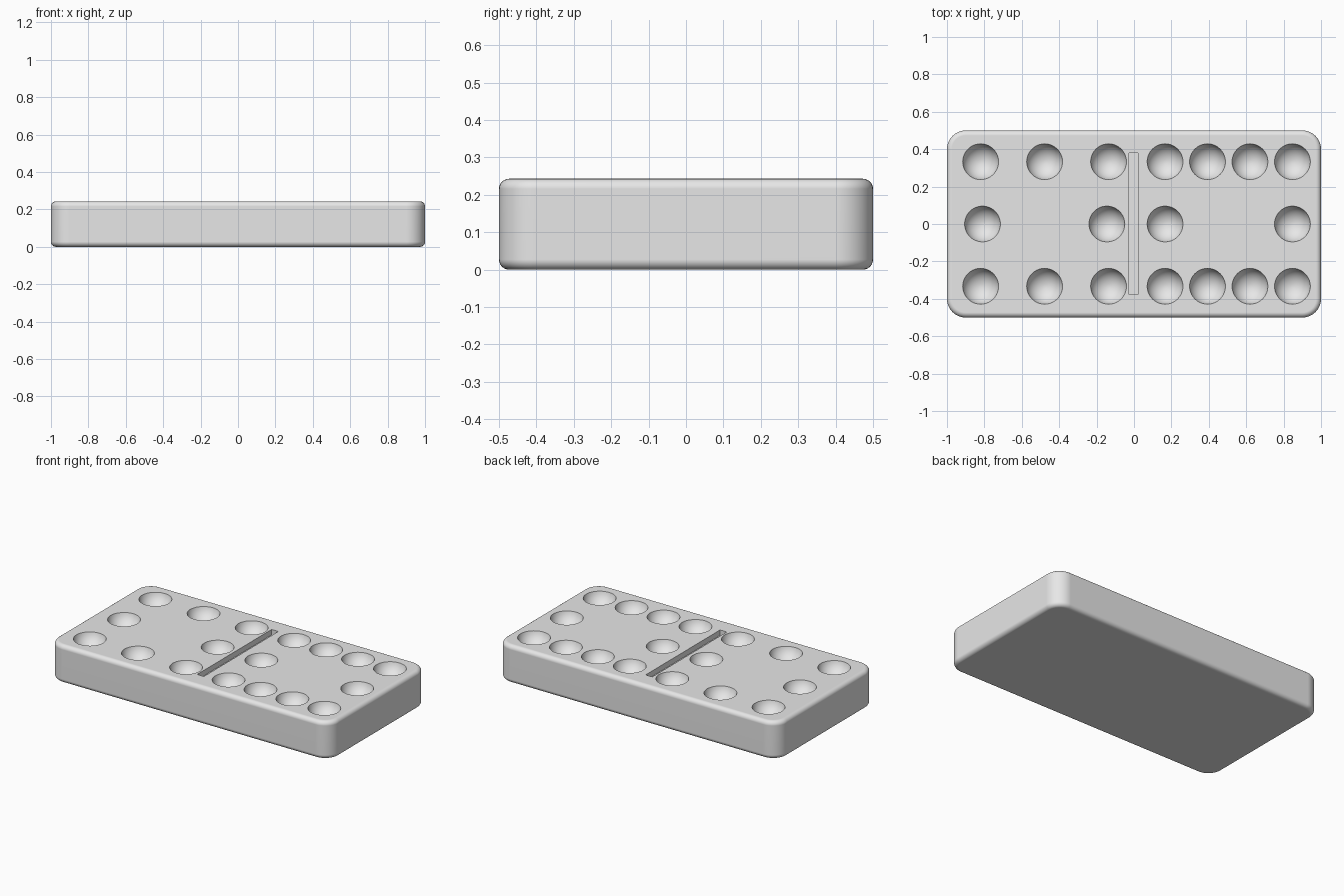
import bpy
import bmesh
import math
from mathutils import Matrix, Vector

default_cube = bpy.data.objects.get("Cube")
if default_cube:
    bpy.data.objects.remove(default_cube, do_unlink=True)

LENGTH, WIDTH, HEIGHT = 2.0, 1.0, 0.243
PIP_RADIUS, SPHERE_RADIUS = 0.096, 0.098

grey = bpy.data.materials.new("light_grey")
grey.use_nodes = True
grey.diffuse_color = (0.8, 0.8, 0.8, 1)
grey.node_tree.nodes["Principled BSDF"].inputs["Base Color"].default_value = grey.diffuse_color


def make_object(name, bm):
    bmesh.ops.recalc_face_normals(bm, faces=bm.faces[:])
    mesh = bpy.data.meshes.new(name)
    bm.to_mesh(mesh)
    bm.free()
    mesh.materials.append(grey)
    obj = bpy.data.objects.new(name, mesh)
    bpy.context.collection.objects.link(obj)
    return obj


def add_box(bm, center, size):
    matrix = Matrix.Translation(center) @ Matrix.Diagonal(Vector(size).to_4d())
    bmesh.ops.create_cube(bm, size=1, matrix=matrix)


# Tile body: rounded corners in plan, then softened top and bottom rims
bm = bmesh.new()
add_box(bm, (0, 0, HEIGHT / 2), (LENGTH, WIDTH, HEIGHT))
uprights = [e for e in bm.edges if abs(e.verts[0].co.z - e.verts[1].co.z) > 0.1]
bmesh.ops.bevel(bm, geom=uprights, offset=0.1, segments=10, profile=0.5, affect='EDGES')
rims = [e for e in bm.edges if abs(e.verts[0].co.z - e.verts[1].co.z) < 0.001]
bmesh.ops.bevel(bm, geom=rims, offset=0.027, segments=6, profile=0.5, affect='EDGES')
tile = make_object("domino_tile", bm)

# Pip layout: outer rows mirrored front to back, plus a middle row
outer_row = (-0.82, -0.478, -0.136, 0.166, 0.393, 0.62, 0.847)
middle_row = (-0.81, -0.145, 0.166, 0.847)
pips = [(x, side * 0.333) for side in (-1, 1) for x in outer_row]
pips += [(x, 0) for x in middle_row]

# Cutter: one sphere per pip and a slot for the dividing groove
bm = bmesh.new()
lift = math.sqrt(SPHERE_RADIUS ** 2 - PIP_RADIUS ** 2)
for x, y in pips:
    bmesh.ops.create_uvsphere(bm, u_segments=40, v_segments=24, radius=SPHERE_RADIUS,
                              matrix=Matrix.Translation((x, y, HEIGHT + lift)))
add_box(bm, (-0.003, 0.002, HEIGHT), (0.048, 0.756, 0.07))
cutter = make_object("pip_cutter", bm)
cutter.hide_render = True

# Carve the pips and groove
carve = tile.modifiers.new("carve", 'BOOLEAN')
carve.operation = 'DIFFERENCE'
carve.solver = 'EXACT'
carve.object = cutter
bpy.ops.object.select_all(action='DESELECT')
bpy.context.view_layer.objects.active = tile
tile.select_set(True)
bpy.ops.object.modifier_apply(modifier=carve.name)
bpy.data.objects.remove(cutter, do_unlink=True)

# Smooth shading with crisp pip rims and flat large faces
bpy.ops.object.shade_smooth_by_angle(angle=math.radians(35))
normals = tile.modifiers.new("flat_faces", 'WEIGHTED_NORMAL')
normals.keep_sharp = True
